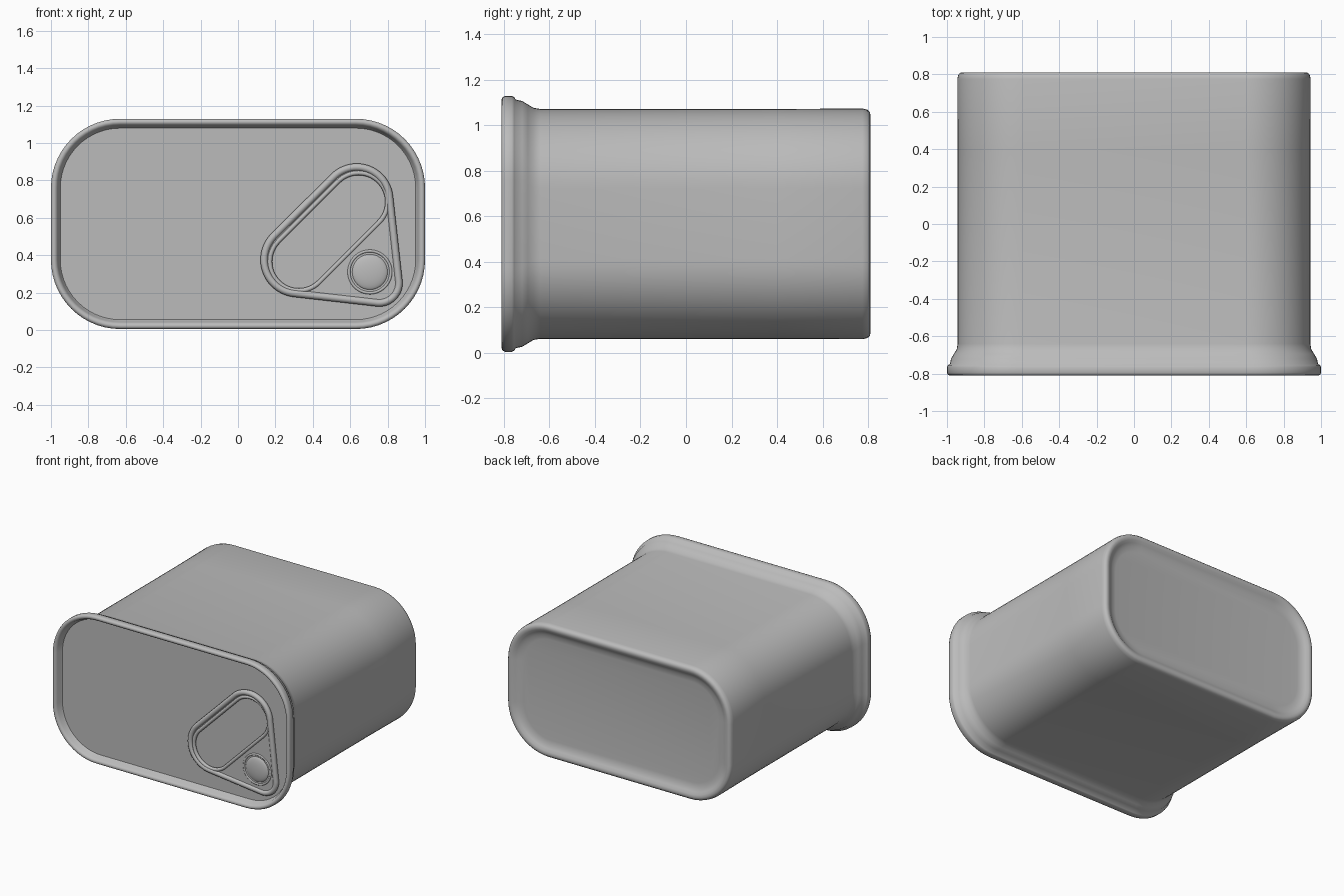
import bpy, bmesh, math
from mathutils import Vector
from mathutils.geometry import convex_hull_2d

cube = bpy.data.objects.get("Cube")
if cube:
    bpy.data.objects.remove(cube)

MID_Z = 0.567
LID_Y = -0.755

metal = bpy.data.materials.new("plain grey metal")
metal.use_nodes = True
GREY = (0.5, 0.5, 0.5, 1)
metal.diffuse_color = GREY
metal.node_tree.nodes["Principled BSDF"].inputs["Base Color"].default_value = GREY


def finish(obj, angle=50):
    obj.data.materials.append(metal)
    bpy.ops.object.select_all(action="DESELECT")
    obj.select_set(True)
    bpy.context.view_layer.objects.active = obj
    if obj.type == "CURVE":
        bpy.ops.object.convert(target="MESH")
    bpy.ops.object.shade_smooth_by_angle(angle=math.radians(angle))


def rounded_ring(bm, y, inset, radius, steps=14):
    """Rounded rectangle of vertices in the xz plane."""
    ring = []
    w, h = 1 - inset - radius, 0.562 - inset - radius
    for q, (sx, sz) in enumerate([(1, 1), (-1, 1), (-1, -1), (1, -1)]):
        for i in range(steps + 1):
            a = math.pi / 2 * (q + i / steps)
            ring.append(bm.verts.new((sx * w + radius * math.cos(a), y,
                                      MID_Z + sz * h + radius * math.sin(a))))
    return ring


def loft(name, profile):
    """Skin a list of (y, inset, corner radius) rings and cap both ends."""
    bm = bmesh.new()
    rings = [rounded_ring(bm, *p) for p in profile]
    for a, b in zip(rings, rings[1:]):
        for i in range(len(a)):
            j = (i + 1) % len(a)
            bm.faces.new((a[i], a[j], b[j], b[i]))
    bm.faces.new(rings[0])
    bm.faces.new(rings[-1])
    bmesh.ops.recalc_face_normals(bm, faces=bm.faces)
    mesh = bpy.data.meshes.new(name)
    bm.to_mesh(mesh)
    obj = bpy.data.objects.new(name, mesh)
    bpy.context.collection.objects.link(obj)
    finish(obj)


# Can: sunken lid, rolled rim, flared neck, straight wall, dished base
loft("can_body", [
    (LID_Y, 0.050, 0.32), (LID_Y - 0.010, 0.043, 0.327), (-0.795, 0.036, 0.334),
    (-0.806, 0.028, 0.342), (-0.811, 0.016, 0.354), (-0.806, 0.005, 0.365),
    (-0.795, 0, 0.37), (-0.765, 0, 0.37), (-0.755, 0.005, 0.365),
    (-0.748, 0.016, 0.354), (-0.72, 0.022, 0.35), (-0.695, 0.037, 0.35),
    (-0.67, 0.052, 0.35), (-0.64, 0.057, 0.35), (0.4, 0.057, 0.35),
    (0.775, 0.055, 0.35), (0.797, 0.060, 0.345), (0.808, 0.070, 0.335),
    (0.811, 0.085, 0.32), (0.807, 0.102, 0.303), (0.795, 0.120, 0.285),
    (0.783, 0.145, 0.26), (0.778, 0.18, 0.23)])


def hull(circles, n=64):
    """Outline stretched around circles given as (x, z, radius)."""
    pts = [Vector((x + r * math.cos(t * math.tau / n), z + r * math.sin(t * math.tau / n)))
           for x, z, r in circles for t in range(n)]
    return [pts[i] for i in convex_hull_2d(pts)]


def outline_curve(name, outlines, y, bevel, extrude=0, flat=False):
    """Outlines in the xz plane, as a filled plate or as round wire."""
    curve = bpy.data.curves.new(name, "CURVE")
    curve.dimensions = "2D" if flat else "3D"
    if flat:
        curve.fill_mode = "BOTH"
    curve.extrude = extrude
    curve.bevel_depth = bevel
    curve.bevel_resolution = 3
    for pts in outlines:
        spline = curve.splines.new("POLY")
        spline.points.add(len(pts) - 1)
        for p, co in zip(spline.points, pts):
            p.co = (co.x, co.y, 0, 1)
        spline.use_cyclic_u = True
    obj = bpy.data.objects.new(name, curve)
    obj.rotation_euler.x = math.pi / 2
    obj.location.y = y
    bpy.context.collection.objects.link(obj)
    finish(obj)


# Pull tab: plate with a finger hole and rolled edges
RIVET = (0.705, 0.31)
outer = hull([(0.635, 0.695, 0.175), (0.32, 0.375, 0.18), (0.755, 0.25, 0.105)])
hole = hull([(0.645, 0.685, 0.155), (0.325, 0.365, 0.155)])
outline_curve("pull_tab_plate", [outer, hole], LID_Y - 0.008, 0, 0.012, True)
outline_curve("pull_tab_outer_edge", [outer], LID_Y - 0.015, 0.02)
outline_curve("pull_tab_hole_edge", [hole], LID_Y - 0.015, 0.013)

# Rivet holding the tab, with a thin collar
outline_curve("rivet_collar", [hull([(*RIVET, 0.112)])], LID_Y - 0.018, 0.008)
bpy.ops.mesh.primitive_uv_sphere_add(segments=40, ring_count=20, radius=0.095,
                                     location=(RIVET[0], LID_Y - 0.018, RIVET[1]))
rivet = bpy.context.object
rivet.name = "rivet"
rivet.scale.y = 0.22
finish(rivet)
